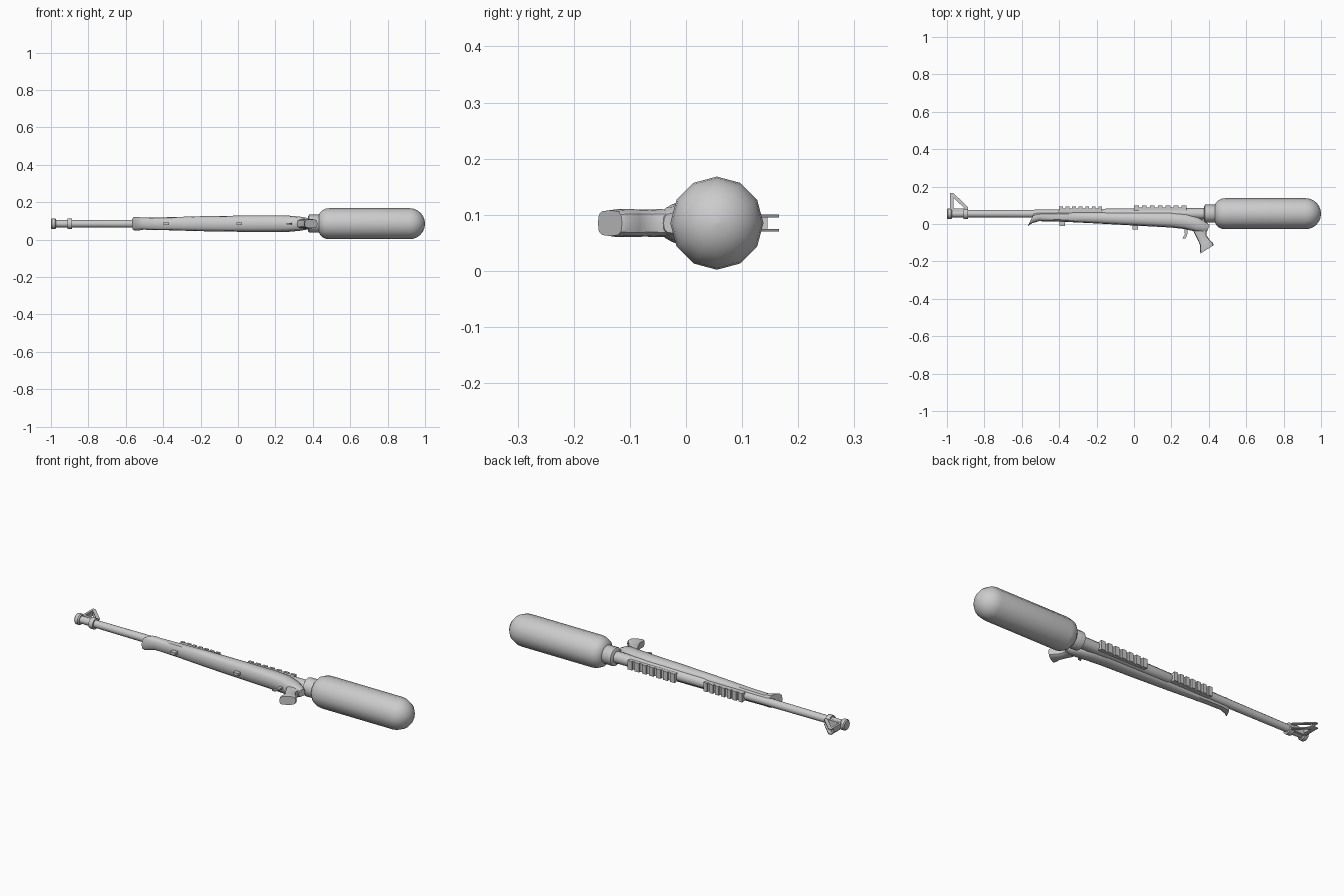
import bpy, bmesh, math
from mathutils import Vector, Matrix

if "Cube" in bpy.data.objects:
    bpy.data.objects.remove(bpy.data.objects["Cube"])

AY, AZ = 0.055, 0.085      # main tube axis (runs along x)
grey = bpy.data.materials.new("grey")
grey.diffuse_color = (0.6, 0.6, 0.6, 1)
grey.use_nodes = True
grey.node_tree.nodes["Principled BSDF"].inputs["Base Color"].default_value = grey.diffuse_color


def finish(name, bm, angle=35):
    bmesh.ops.recalc_face_normals(bm, faces=bm.faces)
    me = bpy.data.meshes.new(name)
    bm.to_mesh(me)
    bm.free()
    ob = bpy.data.objects.new(name, me)
    bpy.context.collection.objects.link(ob)
    me.materials.append(grey)
    bpy.ops.object.select_all(action='DESELECT')
    ob.select_set(True)
    bpy.context.view_layer.objects.active = ob
    bpy.ops.object.shade_smooth_by_angle(angle=math.radians(angle))
    return ob


def skin(name, rings, angle=35):
    """Bridge equal-sized rings of points and cap both ends."""
    bm = bmesh.new()
    vs = [[bm.verts.new(p) for p in r] for r in rings]
    n = len(vs[0])
    for a, b in zip(vs, vs[1:]):
        for i in range(n):
            j = (i + 1) % n
            bm.faces.new((a[i], a[j], b[j], b[i]))
    bm.faces.new(vs[0])
    bm.faces.new(vs[-1])
    return finish(name, bm, angle)


def lathe(name, profile, n=12, angle=35):
    """Turn (x, radius) pairs about the main axis."""
    ang = [2 * math.pi * i / n for i in range(n)]
    return skin(name, [[(x, AY + r * math.sin(a), AZ + r * math.cos(a)) for a in ang]
                       for x, r in profile], angle)


def loft(name, stations, n=12, power=0.75, angle=40):
    """Rounded sections, each spanning (x1,y1)-(x2,y2) with half width w in z."""
    rings = []
    for x1, y1, x2, y2, w in stations:
        ring = []
        for i in range(n):
            a = 2 * math.pi * i / n
            c, s = math.cos(a), math.sin(a)
            c = math.copysign(abs(c) ** power, c)
            s = math.copysign(abs(s) ** power, s)
            t = 0.5 + 0.5 * c
            ring.append((x1 + (x2 - x1) * t, y1 + (y2 - y1) * t, AZ + w * s))
        rings.append(ring)
    return skin(name, rings, angle)


def plate(name, pts, z, half):
    """Extruded xy outline centred on z."""
    return skin(name, [[(x, y, z - half) for x, y in pts],
                       [(x, y, z + half) for x, y in pts]], 20)


def add_box(bm, x0, x1, y0, y1, half):
    m = Matrix.Translation(((x0 + x1) / 2, (y0 + y1) / 2, AZ)) @ \
        Matrix.Diagonal((x1 - x0, y1 - y0, half * 2, 1))
    bmesh.ops.create_cube(bm, size=1, matrix=m)


# Gas tank with domed end
R = 0.083
dome = [(0.917 + R * math.sin(t), max(0.002, R * math.cos(t)))
        for t in [math.radians(15 * k) for k in range(7)]]
lathe("tank", [(0.432, 0.045), (0.438, 0.058), (0.450, 0.071), (0.468, 0.080),
               (0.49, R)] + dome, 12, 50)
lathe("tank_collar", [(0.375, 0.040), (0.38, 0.048), (0.435, 0.048), (0.44, 0.045)])

# Barrel and receiver tube
lathe("barrel", [(-0.99, 0.019), (-0.57, 0.021), (-0.17, 0.023), (0.0, 0.024)])
lathe("receiver", [(-0.17, 0.023), (-0.15, 0.027), (0.0, 0.028), (0.38, 0.030)])
lathe("muzzle_ring", [(-1.0, 0.024), (-0.995, 0.029), (-0.978, 0.029), (-0.972, 0.024)])
lathe("barrel_band", [(-0.912, 0.029), (-0.888, 0.029)])

# Front sight: two open triangular side frames on a base block
bm = bmesh.new()
add_box(bm, -0.985, -0.89, 0.068, 0.082, 0.016)
add_box(bm, -0.982, -0.966, 0.08, 0.145, 0.010)
finish("sight_base", bm)
for side in (-1, 1):
    z = AZ + side * 0.0125
    plate("sight_post", [(-0.983, 0.07), (-0.971, 0.07), (-0.971, 0.166), (-0.983, 0.166)], z, 0.0025)
    plate("sight_brace", [(-0.983, 0.166), (-0.966, 0.166), (-0.888, 0.09), (-0.888, 0.075),
                          (-0.905, 0.082), (-0.972, 0.148)], z, 0.0025)

# Toothed rails along the back
for name, x0, x1, top in (("forward_rail", -0.40, -0.17, 0.093), ("rear_rail", 0.0, 0.28, 0.098)):
    bm = bmesh.new()
    add_box(bm, x0, x1, 0.06, top - 0.009, 0.022)
    teeth = 7
    pitch = (x1 - x0) / (teeth - 0.4)
    for i in range(teeth):
        add_box(bm, x0 + i * pitch, x0 + (i + 0.6) * pitch, top - 0.012, top, 0.024)
    finish(name, bm)

# Long rounded stock with flared front lip
loft("stock", [
    (-0.568, -0.012, -0.535, 0.057, 0.037),
    (-0.545, 0.004, -0.520, 0.061, 0.036),
    (-0.510, 0.015, -0.500, 0.062, 0.032),
    (-0.400, 0.013, -0.400, 0.063, 0.034),
    (-0.200, 0.003, -0.200, 0.064, 0.040),
    (0.000, -0.008, 0.000, 0.064, 0.043),
    (0.200, -0.019, 0.200, 0.064, 0.044),
    (0.270, -0.027, 0.280, 0.057, 0.043),
    (0.330, -0.041, 0.345, 0.036, 0.037),
    (0.365, -0.048, 0.385, 0.010, 0.030),
    (0.390, -0.040, 0.405, -0.006, 0.018)])

# Pistol grip
loft("grip", [
    (0.310, -0.025, 0.398, -0.015, 0.024),
    (0.325, -0.055, 0.388, -0.040, 0.025),
    (0.341, -0.086, 0.387, -0.060, 0.024),
    (0.354, -0.115, 0.402, -0.082, 0.025),
    (0.352, -0.142, 0.423, -0.102, 0.025),
    (0.356, -0.157, 0.425, -0.114, 0.023)], 12, 0.6)

# Trigger
plate("trigger", [(0.268, -0.022), (0.288, -0.022), (0.286, -0.05), (0.276, -0.078),
                  (0.258, -0.078), (0.272, -0.055)], AZ, 0.004)

# Sling studs
for name, x, y in (("front_stud", -0.383, -0.012), ("middle_stud", 0.007, -0.030)):
    bm = bmesh.new()
    add_box(bm, x - 0.015, x + 0.015, y, y + 0.032, 0.007)
    finish(name, bm)
